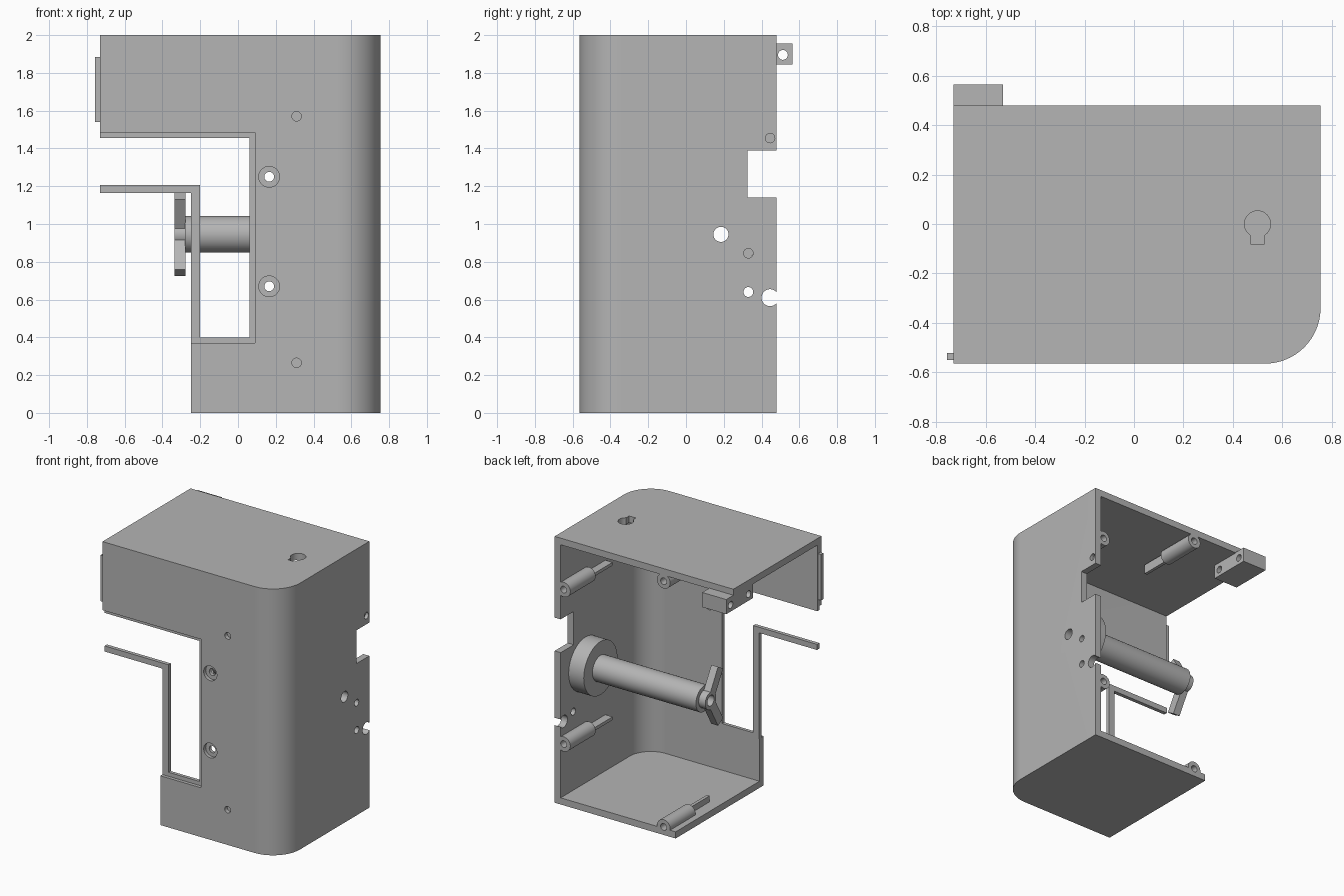
import bpy, bmesh, math
from mathutils import Matrix, Vector

default = bpy.data.objects.get("Cube")
if default:
    bpy.data.objects.remove(default, do_unlink=True)

grey = bpy.data.materials.new("plain grey")
grey.use_nodes = True
colour = (0.46, 0.46, 0.46, 1)
grey.diffuse_color = colour
grey.node_tree.nodes["Principled BSDF"].inputs["Base Color"].default_value = colour


def make(name, bm):
    bmesh.ops.recalc_face_normals(bm, faces=bm.faces)
    mesh = bpy.data.meshes.new(name)
    bm.to_mesh(mesh)
    bm.free()
    mesh.materials.append(grey)
    obj = bpy.data.objects.new(name, mesh)
    bpy.context.collection.objects.link(obj)
    return obj


def box(name, x, y, z, turn=None):
    bm = bmesh.new()
    bmesh.ops.create_cube(bm, size=1)
    for v in bm.verts:
        v.co = Vector([(r[0] + r[1]) / 2 + c * (r[1] - r[0]) for r, c in zip((x, y, z), v.co)])
    if turn:
        bmesh.ops.transform(bm, matrix=turn, verts=bm.verts)
    return make(name, bm)


def rod(name, axis, span, centre, radius, sides=40):
    """Cylinder along an axis; centre holds the two other coordinates in order."""
    bm = bmesh.new()
    bmesh.ops.create_cone(bm, cap_ends=True, segments=sides, radius1=radius,
                          radius2=radius, depth=span[1] - span[0])
    place = list(centre)
    place.insert("xyz".index(axis), (span[0] + span[1]) / 2)
    turn = {"x": Matrix.Rotation(math.pi / 2, 4, "Y"),
            "y": Matrix.Rotation(math.pi / 2, 4, "X"), "z": Matrix()}[axis]
    bmesh.ops.transform(bm, matrix=Matrix.Translation(place) @ turn, verts=bm.verts)
    return make(name, bm)


def rounded_prism(name, x, y, z, radius):
    """Box with the front left vertical edge rounded."""
    points = [(x[0], y[0])]
    for i in range(25):
        a = -math.pi / 2 + math.pi / 2 * i / 24
        points.append((x[1] - radius + radius * math.cos(a),
                       y[0] + radius + radius * math.sin(a)))
    points += [(x[1], y[1]), (x[0], y[1])]
    bm = bmesh.new()
    face = bm.faces.new([bm.verts.new((px, py, z[0])) for px, py in points])
    up = bmesh.ops.extrude_face_region(bm, geom=[face])["geom"]
    bmesh.ops.translate(bm, vec=(0, 0, z[1] - z[0]),
                        verts=[g for g in up if isinstance(g, bmesh.types.BMVert)])
    return make(name, bm)


def combine(target, tool, operation="DIFFERENCE"):
    tool.hide_render = True
    mod = target.modifiers.new("combine", "BOOLEAN")
    mod.operation, mod.solver, mod.object = operation, "EXACT", tool
    bpy.context.view_layer.objects.active = target
    with bpy.context.temp_override(object=target, active_object=target):
        bpy.ops.object.modifier_apply(modifier=mod.name)
    bpy.data.objects.remove(tool, do_unlink=True)


# Hollow case, open at the back and on the right side
case = rounded_prism("case", (-.73, .755), (-.565, .48), (0, 2), .225)
combine(case, rounded_prism("hollow", (-1, .705), (-.515, 1), (.05, 1.95), .175))
combine(case, box("front_opening", (-1, .09), (-1, -.4), (.37, 1.485)))
combine(case, box("lower_right_cut", (-1, -.25), (-1, 1), (-.5, 1)))

# Recessed lip round the front opening
lip = (-.54, -.515)
for x, z in (((-.73, .1), (1.455, 1.5)), ((.06, .1), (.38, 1.47)), ((-.25, .1), (.36, .4))):
    combine(case, box("lip", x, lip, z), "UNION")

# Screw posts with ribs on the inner walls
posts = ((.68, 1.62), (.68, .46), (-.15, 1.905), (-.15, .06))
for x, z in posts:
    combine(case, rod("post", "y", (.18, .48), (x, z), .055), "UNION")
    wide, tall = (.035, .012) if x > 0 else (.012, .035)
    combine(case, box("rib", (x - wide, x + wide), (-.05, .2), (z - tall, z + tall)), "UNION")
for centre in posts:
    combine(case, rod("post_hole", "y", (.25, .6), centre, .025, 24))

# Hinge block at the top of the back
combine(case, box("hinge_block", (-.73, -.53), (.25, .565), (1.845, 1.955)), "UNION")
for y in (.513, .3):
    combine(case, rod("hinge_hole", "x", (-.8, -.45), (y, 1.895), .026, 24))

# Front holes: two countersunk, two blind
for z in (1.25, .67):
    combine(case, rod("countersink", "y", (-.7, -.54), (.165, z), .055))
    combine(case, rod("screw_hole", "y", (-.7, -.45), (.165, z), .026, 24))
for z in (1.57, .265):
    combine(case, rod("blind_hole", "y", (-.7, -.535), (.31, z), .025, 24))

# Left wall holes and notches
for y, z, radius, inner in ((.185, .945, .04, .65), (.33, .64, .026, .65), (.33, .845, .025, .65),
                            (.445, 1.455, .025, .73), (.445, .61, .045, .6)):
    combine(case, rod("side_hole", "x", (inner, .9), (y, z), radius, 32))
combine(case, box("side_notch", (.6, .9), (.325, .6), (1.14, 1.39)))

# Keyhole in the top
combine(case, rod("keyhole", "z", (1.9, 2.1), (.5, 0), .053))
combine(case, box("keyhole_slot", (.472, .528), (-.08, 0), (1.9, 2.1)))

# Thin rail in front and side latch
rail = box("rail_upright", (-.25, -.2), (-.54, -.512), (.37, 1.19))
combine(rail, box("rail_arm", (-.73, -.2), (-.54, -.512), (1.165, 1.207)), "UNION")
rail.name = "rail"
latch = box("latch_strip", (-.757, -.72), (-.55, -.522), (1.54, 1.885))

# Hollow spindle with a flange and two angled blades
axis = (.185, .945)
spindle = rod("spindle", "x", (-.28, .65), axis, .097, 48)
combine(spindle, rod("flange", "x", (.58, .705), axis, .2, 64), "UNION")
combine(spindle, rod("hub", "x", (-.335, -.2), axis, .065), "UNION")
for angle in (60, -60):
    turn = (Matrix.Translation((0, *axis)) @ Matrix.Rotation(math.radians(-angle), 4, "X"))
    combine(spindle, box("blade", (-.335, -.279), (-.235, 0), (-.035, .035), turn), "UNION")
combine(spindle, rod("bore", "x", (-.5, .9), axis, .04, 32))

for obj in (case, rail, latch, spindle):
    bpy.ops.object.select_all(action="DESELECT")
    obj.select_set(True)
    bpy.context.view_layer.objects.active = obj
    bpy.ops.object.shade_smooth_by_angle(angle=math.radians(30))
